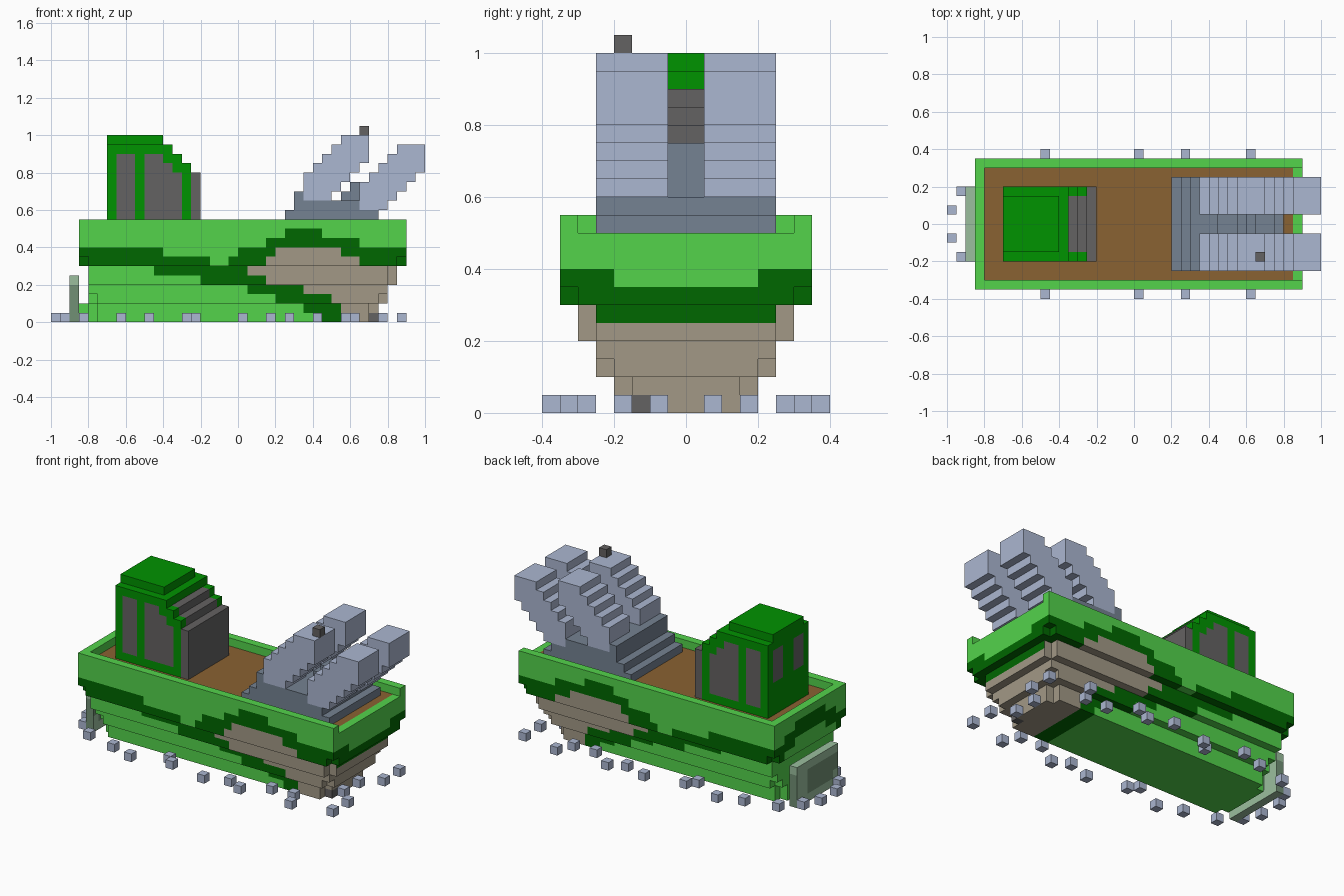
import bpy, bmesh

cube = bpy.data.objects.get("Cube")
if cube:
    bpy.data.objects.remove(cube, do_unlink=True)

U = 0.05  # edge of one block; all sizes below are counted in blocks


def linear(c):
    c /= 255
    return c / 12.92 if c <= 0.04045 else ((c + 0.055) / 1.055) ** 2.4


COLOURS = {
    "light green": (83, 211, 75), "dark green": (0, 103, 0),
    "cabin green": (0, 147, 0), "deck brown": (138, 98, 50),
    "tan": (162, 153, 134), "dark grey": (100, 98, 98),
    "light blue grey": (171, 183, 209), "slate": (117, 130, 146),
    "pale sage": (155, 191, 158), "deep sage": (113, 144, 117),
}
MATS = {}
for name, rgb in COLOURS.items():
    m = bpy.data.materials.new(name)
    m.use_nodes = True
    col = tuple(linear(c) for c in rgb) + (1.0,)
    m.diffuse_color = col
    bsdf = next(n for n in m.node_tree.nodes if n.type == 'BSDF_PRINCIPLED')
    bsdf.inputs["Base Color"].default_value = col
    MATS[name] = m


def block_part(name, boxes, colour, cut=()):
    """Join boxes (x0, x1, y0, y1, z0, z1) into one outer skin.
    colour is a name, or a rule giving a name for each (cell, normal)."""
    def cells_of(bs):
        return {(i, j, k) for x0, x1, y0, y1, z0, z1 in bs
                for i in range(x0, x1) for j in range(y0, y1) for k in range(z0, z1)}
    cells = cells_of(boxes) - cells_of(cut)
    mesh = bpy.data.meshes.new(name)
    bm = bmesh.new()
    verts, slots = {}, []

    def vert(p):
        if p not in verts:
            verts[p] = bm.verts.new([c * U for c in p])
        return verts[p]

    for cell in sorted(cells):
        for axis in range(3):
            for side in (-1, 1):
                n = [0, 0, 0]
                n[axis] = side
                if tuple(c + d for c, d in zip(cell, n)) in cells:
                    continue
                ring = []
                for a, b in ((0, 0), (1, 0), (1, 1), (0, 1))[::side]:
                    p = list(cell)
                    p[axis] += side > 0
                    p[(axis + 1) % 3] += a
                    p[(axis + 2) % 3] += b
                    ring.append(vert(tuple(p)))
                f = bm.faces.new(ring)
                c = colour if isinstance(colour, str) else colour(*cell, n)
                if c not in slots:
                    slots.append(c)
                f.material_index = slots.index(c)
    # merge flat areas of one colour
    bmesh.ops.dissolve_limit(bm, angle_limit=0.01, verts=bm.verts[:], edges=bm.edges[:],
                             delimit={'MATERIAL'})
    bm.to_mesh(mesh)
    bm.free()
    for c in slots:
        mesh.materials.append(MATS[c])
    ob = bpy.data.objects.new(name, mesh)
    bpy.context.collection.objects.link(ob)
    return ob


# Hull: stepped layers (x0, x1, half width, z0, z1), stern and bow corner notches
layers = [(-16, 15, 4, 0, 2, 1, 1), (-16, 16, 5, 2, 3, 1, 1), (-16, 16, 5, 3, 4, 0, 0),
          (-16, 17, 6, 4, 6, 0, 1), (-17, 18, 7, 6, 7, 1, 1), (-17, 18, 7, 7, 11, 0, 0)]
hull, notches = [], [(-16, 17, -6, 6, 10, 11), (17, 18, -6, 6, 10, 11)]
for x0, x1, w, z0, z1, stern, bow in layers:
    hull.append((x0, x1, -w, w, z0, z1))
    for y in (-w, w - 1):
        if stern:
            notches.append((x0, x0 + 1, y, y + 1, z0, z1))
        if bow:
            notches.append((x1 - 1, x1, y, y + 1, z0, z1))

# Camouflage spans along x for each block row, from the keel up
DARK = [[(9, 11)], [(7, 11)], [(4, 10)], [(1, 7)], [(-4, 3)], [(-9, 1)],
        [(-17, -3), (-1, 3), (13, 18)], [(-17, -8), (0, 4), (11, 18)],
        [(3, 13)], [(5, 9)], []]
TAN = {0: (11, 15), 1: (11, 15), 2: (10, 16), 3: (7, 16), 4: (3, 17),
       5: (1, 17), 6: (3, 13), 7: (4, 11)}


def hull_colour(i, j, k, n):
    t = max(j, -j - 1)                      # distance from the centre line
    if n[2] > 0 and k == 9 and i < 17:
        return "deck brown"
    if n[2] > 0 and k >= 9:
        return "light green"
    if n[0] > 0 and i == 17:                # bow transom
        return "dark green" if k == 6 or (k == 7 and t >= 4) else "light green"
    if n[0] > 0 and i == 16 and k == 5:
        return "dark green"
    if n[0] < 0 and i == -17:               # stern transom
        low = 6 if t >= 5 else 7 if t >= 3 else 8
        return "dark green" if low <= k <= low + 1 else "light green"
    if n[0] > 0 and i < 0:                  # inside of the stern wall
        return "light green"
    if k == 0 and i == 14 and j == -3:      # odd bow block
        return "dark grey"
    if any(a <= i < b for a, b in DARK[k]):
        return "dark green"
    a, b = TAN.get(k, (0, 0))
    return "tan" if a <= i < b else "light green"


block_part("hull", hull, hull_colour, notches)

# Stern drive: shaft and plate
block_part("propeller_shaft", [(-17, -16, -1, 1, 1, 2)], "light green")


def plate_colour(i, j, k, n):
    inner = (-3 <= j < 2 and 1 <= k < 4) or (-4 <= j < -1 and 2 <= k < 4)
    return "deep sage" if inner or (n[1] and k < 4) else "pale sage"


block_part("propeller_plate", [(-18, -17, -4, 4, 0, 5)], plate_colour)

# Cabin with sloped windscreen and side and rear windows
WINDOW_TOP = {-13: 18, -12: 18, -10: 18, -9: 18, -8: 17, -7: 16}


def cabin_colour(i, j, k, n):
    if i == -5:
        return "dark grey"
    if (n[0] > 0 or n[2] > 0) and i >= -7 and -3 <= j < 3:
        return "dark grey"
    if n[1] and 11 <= k < WINDOW_TOP.get(i, 0):
        return "dark grey"
    if n[0] < 0 and j in (-3, -2, 1, 2) and 14 <= k < 18:
        return "dark grey"
    return "cabin green"


block_part("cabin", [(-14, -4, -4, 4, 10, 16), (-14, -5, -4, 4, 16, 17),
                     (-14, -6, -4, 4, 17, 18), (-14, -7, -4, 4, 18, 19),
                     (-14, -8, -3, 3, 19, 20)], cabin_colour)

# Launcher base: stairs and a centre rib
block_part("launcher_base", [(4, 16, -5, 5, 10, 11), (5, 15, -5, 5, 11, 12),
                             (6, 13, -5, 5, 12, 13), (6, 7, -5, 5, 13, 14),
                             (7, 9, -1, 1, 13, 14), (11, 13, -1, 1, 13, 14),
                             (12, 13, -1, 1, 14, 15)], "slate")

# Four slanted launch tubes: rear pair, and a front pair shifted forward and down
TUBE = [(7, 10), (7, 11), (7, 12), (8, 13), (9, 14), (10, 14), (11, 14)]
for end, dx, z in (("rear", 0, 13), ("front", 6, 12)):
    for side, y in (("left", 1), ("right", -5)):
        block_part(f"{end}_tube_{side}",
                   [(a + dx, b + dx, y, y + 4, z + r, z + r + 1)
                    for r, (a, b) in enumerate(TUBE)], "light blue grey")
block_part("tube_sight", [(13, 14, -4, -3, 20, 21)], "dark grey")

# Spray blocks around the waterline, the same on both sides (x, y)
spray = [(-20, 1), (-19, 3), (-17, 5), (-13, 6), (-10, 7), (-6, 5), (-5, 6), (0, 7),
         (3, 6), (5, 7), (8, 5), (11, 5), (12, 7), (15, 1), (17, 3), (17, 6)]
block_part("water_spray", [(x, x + 1, y, y + 1, 0, 1)
                           for x, w in spray for y in (w, -w - 1)], "light blue grey")
